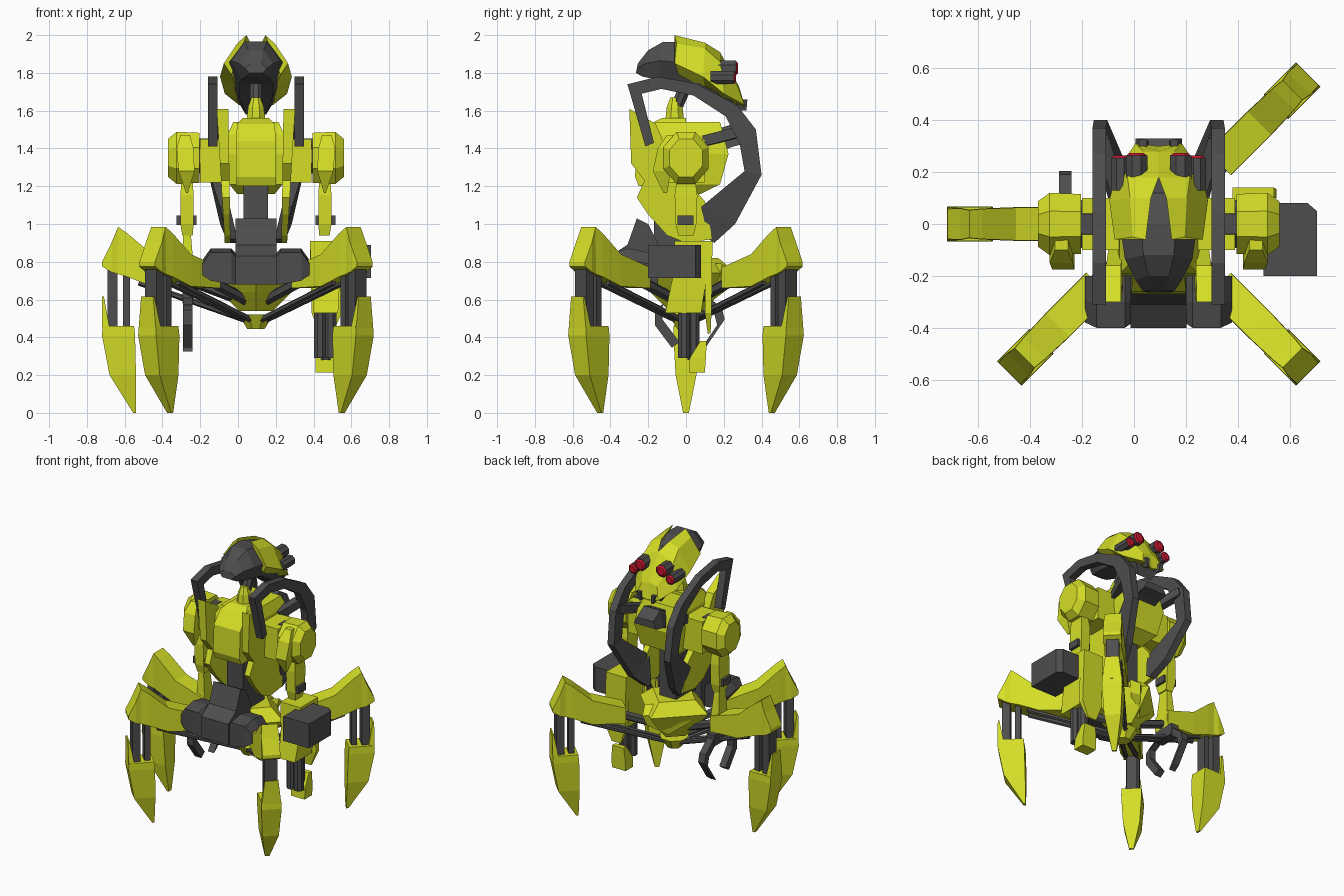
import bpy, bmesh, math
from mathutils import Vector, Matrix

CX = 0.095  # body centre line


def mat(name, c):
    m = bpy.data.materials.new(name)
    m.diffuse_color = (*c, 1)
    return m


YEL = mat("acid yellow", (0.66, 0.73, 0.02))
GRY = mat("dark grey", (0.075, 0.075, 0.075))
RED = mat("eye red", (0.6, 0.008, 0.03))


def loft(name, rings, m, M=None):
    """Skin a list of equal-length point rings and cap both ends."""
    bm = bmesh.new()
    vs = [[bm.verts.new(M @ Vector(p) if M else Vector(p)) for p in r] for r in rings]
    n = len(vs[0])
    for a, b in zip(vs, vs[1:]):
        for i in range(n):
            j = (i + 1) % n
            bm.faces.new((a[i], a[j], b[j], b[i]))
    bm.faces.new(vs[0])
    bm.faces.new(vs[-1])
    bmesh.ops.recalc_face_normals(bm, faces=bm.faces)
    me = bpy.data.meshes.new(name)
    bm.to_mesh(me)
    bm.free()
    me.materials.append(m)
    ob = bpy.data.objects.new(name, me)
    bpy.context.collection.objects.link(ob)
    return ob


def zrings(rows):
    """Rows of z, x0, x1, y0, y1 become stacked rectangles."""
    return [[(a, c, z), (b, c, z), (b, d, z), (a, d, z)] for z, a, b, c, d in rows]


def box(name, x0, x1, y0, y1, z0, z1, m, M=None):
    return loft(name, zrings([(z0, x0, x1, y0, y1), (z1, x0, x1, y0, y1)]), m, M)


def rod(name, p, q, r, m, n=8, r2=None, M=None):
    p, q = Vector(p), Vector(q)
    R = (q - p).to_track_quat('Z', 'Y').to_matrix()
    circ = [Vector((math.cos(t), math.sin(t), 0)) for t in
            [(i + .5) * 2 * math.pi / n for i in range(n)]]
    return loft(name, [[p + R @ (c * r) for c in circ],
                       [q + R @ (c * (r if r2 is None else r2)) for c in circ]], m, M)


# mirrored halves: local x is the distance from the centre line
SIDES = [("left", Matrix.Translation((CX, 0, 0)) @ Matrix.Diagonal((-1, 1, 1, 1))),
         ("right", Matrix.Translation((CX, 0, 0)))]
MID = SIDES[1][1]

# ---- legs: local x is outward
for k, ang in enumerate((-135, -45, 45, 180)):
    L = MID @ Matrix.Rotation(math.radians(ang), 4, 'Z')
    femur = [(.33, .66, .77, .065), (.55, .67, .84, .065), (.68, .72, .95, .06),
             (.73, .735, .985, .055), (.765, .745, .90, .062), (.814, .775, .80, .06)]
    loft(f"upper_leg_{k}", [[(r, -w, b), (r, w, b), (r, w * .97, t), (r, -w * .97, t)]
                            for r, b, t, w in femur], YEL, L)
    for r, s in ((.76, .033), (.685, .024)):
        box(f"leg_piston_{k}", r - s * .8, r + s * .8, -s - .01, s + .01, .4, .77, GRY, L)
    loft(f"foot_{k}", zrings([(0, .635, .65, -.015, .015), (.2, .635, .775, -.055, .055),
                              (.41, .64, .815, -.067, .067), (.46, .645, .812, -.065, .065)]), YEL, L)
    loft(f"shin_guard_{k}", zrings([(.45, .775, .814, -.064, .064),
                                    (.615, .805, .815, -.045, .045)]), YEL, L)
    for y in (-.035, .035):
        rod(f"leg_strut_{k}", (.05, y * .6, .49), (.62, y, .69), .016, GRY, 6, M=L)
    rod(f"hip_link_{k}", (.08, 0, .6), (.4, 0, .72), .03, GRY, 6, M=L)

# ---- pelvis
diamond = lambda r, z: [(r, 0, z), (0, r, z), (-r, 0, z), (0, -r, z)]
loft("pelvis", [diamond(.09, .54), diamond(.19, .64), diamond(.27, .74), diamond(.17, .82)], YEL, MID)
rod("pelvis_tip", (0, 0, .445), (0, 0, .52), .05, YEL, 8, .1, M=MID)
loft("rear_skirt", [[(-.2, .05, .74), (.07, .26, .74), (.05, .24, .67), (-.04, .12, .58), (-.16, .07, .67)],
                    [(-.16, 0, .79), (.1, .19, .79), (.08, .18, .7), (-.01, .06, .6), (-.12, .02, .7)]], YEL, MID)
loft("front_hip_plate", [[(x, -.26, 1.03), (x, -.31, .89), (x, -.4, .83), (x, -.4, .68),
                          (x, -.15, .68), (x, -.15, .9), (x, -.2, 1.0)] for x in (-.108, .108)], GRY, MID)
box("waist_spine", -.065, .065, -.17, .07, .8, 1.22, GRY, MID)
for s, M in SIDES:
    loft(f"{s}_hip_box", [[(x, -.4 + e, b), (x, -.4 + e, t), (x, -.3, t + .02), (x, -.2, t), (x, -.2, b)]
                          for x, e, b, t in ((.1, .02, .68, .82), (.13, 0, .68, .85),
                                             (.24, 0, .70, .85), (.283, .02, .73, .79))], GRY, M)

# ---- torso
loft("torso", zrings([(1.16, -.1, .1, -.12, .08), (1.21, -.14, .14, -.18, .18), (1.37, -.16, .16, -.2, .225),
                      (1.47, -.15, .15, -.19, .2), (1.54, -.12, .12, -.16, .18)]), YEL, MID)
loft("chest_plate", zrings([(1.2, -.105, .105, -.25, 0), (1.25, -.105, .105, -.27, 0),
                            (1.44, -.105, .105, -.26, 0), (1.53, -.1, .1, -.19, 0),
                            (1.56, -.07, .07, -.13, 0)]), YEL, MID)
loft("back_block", [[(-.09, y, b), (.09, y, b), (.065, y, t), (-.065, y, t)]
                    for y, b, t in ((.1, 1.35, 1.48), (.25, 1.41, 1.53), (.33, 1.43, 1.48))], GRY, MID)
rod("neck_base", (0, -.06, 1.54), (0, -.06, 1.62), .055, YEL, 8, .045, MID)
rod("neck_joint", (0, -.06, 1.62), (0, -.06, 1.67), .045, YEL, 8, .025, MID)
rod("neck", (0, -.05, 1.62), (0, .03, 1.8), .035, GRY, 8, M=MID)

blade = [(-.30, 1.61), (-.16, 1.53), (-.06, 1.3), (.1, 1.12), (.14, .92), (.0, .9), (-.1, .94),
         (-.2, 1.05), (-.26, 1.14), (-.22, 1.23), (-.29, 1.32)]
arch = [(-.215, 1.41, -.17, 1.43, .255), (-.31, 1.74, -.235, 1.69, .255), (-.15, 1.78, -.13, 1.715, .255),
        (.05, 1.745, .04, 1.68, .255), (.27, 1.63, .21, 1.57, .255), (.37, 1.5, .285, 1.42, .255),
        (.40, 1.26, .31, 1.28, .25), (.26, 1.0, .08, 1.09, .19), (.15, .9, .12, .92, .15)]
octo = lambda x, r: [(x, r * math.sin(t), 1.35 + 1.15 * r * math.cos(t)) for t in
                     [(i + .5) * math.pi / 4 for i in range(8)]]
for s, M in SIDES:
    # side armour leaning inward toward the waist
    loft(f"{s}_side_blade", [[(.135 + .015 * (z - .9), y, z) for y, z in blade],
                             [(.165 + .06 * (z - .9), y, z) for y, z in blade]], YEL, M)
    # C-shaped rib
    loft(f"{s}_rib_arch", [[(x, a, b), (x, c, d), (x - .052, c, d), (x - .052, a, b)]
                           for a, b, c, d, x in arch], GRY, M)
    rod(f"{s}_rib_strut", (.15, .1, 1.44), (.22, .33, 1.5), .04, GRY, 4, M=M)
    # shoulder and upper arm
    box(f"{s}_shoulder_block", .14, .295, -.1, .1, 1.22, 1.45, YEL, M)
    rod(f"{s}_shoulder_collar", (.25, 0, 1.36), (.32, 0, 1.36), .1, GRY, 8, M=M)
    loft(f"{s}_shoulder", [octo(.3, .125), octo(.42, .13), octo(.465, .095)], YEL, M)
    loft(f"{s}_shoulder_spike", zrings([(1.165, .36, .37, -.12, -.1), (1.28, .325, .41, -.175, -.08),
                                        (1.4, .33, .42, -.15, -.05), (1.47, .35, .4, -.1, -.04)]), YEL, M)
    loft(f"{s}_upper_arm", zrings([(.94, .335, .39, -.04, .04), (1.0, .33, .4, -.055, .055),
                                   (1.15, .33, .4, -.06, .06), (1.3, .34, .39, -.04, .04)]), YEL, M)
    box(f"{s}_elbow_pin", .315, .42, -.045, .04, .995, 1.045, GRY, M)

# ---- left gripper arm
loft("left_forearm", zrings([(.62, -.29, -.24, -.04, .05), (.72, -.3, -.23, -.05, .06),
                             (.95, -.29, -.25, -.035, .035)]), YEL)
box("gripper_palm", -.295, -.235, -.06, .1, .58, .66, GRY)
for nm, path in (("front", [(-.03, .62), (-.145, .56), (-.145, .48), (-.055, .36)]),
                 ("rear", [(.06, .63), (.17, .54), (.185, .48), (.09, .34)])):
    loft(f"{nm}_gripper_finger", [[(-.29, y - .02, z - .015), (-.24, y - .02, z - .015),
                                   (-.24, y + .02, z + .015), (-.29, y + .02, z + .015)]
                                  for y, z in path], GRY)

# ---- right gun arm
loft("gun_body", zrings([(.53, .4, .53, -.11, .08), (.72, .39, .54, -.07, .11),
                         (.91, .38, .54, -.06, .11)]), YEL)
loft("gun_guard", zrings([(.42, .43, .50, .115, .13), (.53, .39, .55, .1, .135),
                          (.91, .38, .54, .1, .14)]), YEL)
loft("ammo_box", [[(.5, -.2, z), (.705, -.2, z), (.705, .05, z), (.67, .08, z), (.5, .08, z)]
                  for z in (.715, .89)], GRY)
for x in (.435, .49):
    rod("gun_barrel", (x, -.01, .29), (x, -.01, .56), .035, GRY, 8)
rod("gun_lower_barrel", (.465, .04, .28), (.465, .04, .56), .035, GRY, 8)
loft("muzzle_shield", zrings([(.215, .41, .52, .015, .1), (.29, .41, .52, .02, .105),
                              (.38, .42, .51, .075, .11)]), YEL)

# ---- head
skull = [(-.255, 1.85, -.265, 1.80, .06), (-.2, 1.92, -.23, 1.78, .09), (-.12, 1.965, -.15, 1.765, .13),
         (.0, 1.96, .0, 1.74, .15), (.12, 1.925, .1, 1.68, .15), (.27, 1.7, .22, 1.58, .09)]
loft("skull", [[(-w * .45, a, b), (w * .45, a, b), (w, (a + c) / 2, (b + d) / 2),
                (w * .6, c, d), (-w * .6, c, d), (-w, (a + c) / 2, (b + d) / 2)]
               for a, b, c, d, w in skull], GRY, MID)
hood = [[(.05, -.06, 2.0), (.1, -.05, 1.955), (.17, -.06, 1.85), (.13, -.04, 1.79)],
        [(.03, .1, 1.96), (.11, .1, 1.93), (.19, .09, 1.78), (.1, .1, 1.72)],
        [(0, .18, 1.91), (.12, .18, 1.86), (.165, .2, 1.69), (.05, .2, 1.65)],
        [(0, .28, 1.73), (.06, .28, 1.71), (.09, .31, 1.63), (0, .3, 1.61)]]
for s, M in SIDES:
    loft(f"{s}_hood", hood, YEL, M)
    for nm, x, z, r, y in (("large", .085, 1.825, .045, .265), ("small", .148, 1.775, .037, .255)):
        rod(f"{s}_{nm}_eye_tube", (x, .13, z), (x, y, z), r, GRY, 8, M=M)
        rod(f"{s}_{nm}_eye", (x, y, z), (x, y + .009, z), r * .93, RED, 8, r * .65, M=M)
    loft(f"{s}_mandible", zrings([(1.6, .04, .055, .29, .32), (1.66, .045, .075, .25, .325)]), GRY, M)
